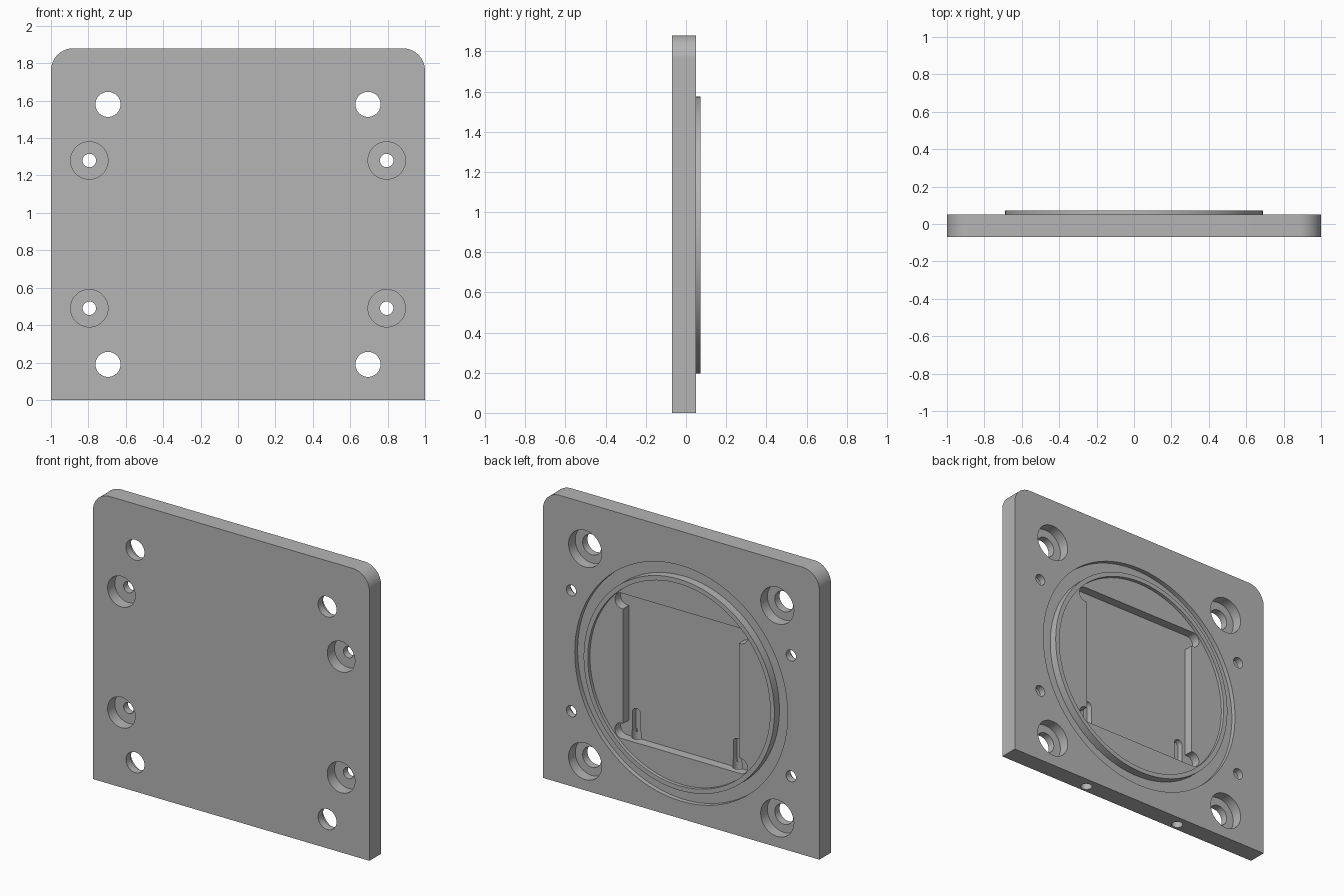
import bpy, bmesh
from math import sin, cos, pi

old = bpy.data.objects.get("Cube")
if old:
    bpy.data.objects.remove(old, do_unlink=True)

FRONT, BACK, MID = -0.07, 0.05, 0.885   # plate faces and height of the centre

grey = bpy.data.materials.new("machined grey")
grey.use_nodes = True
grey.diffuse_color = (0.46, 0.46, 0.46, 1)
grey.node_tree.nodes["Principled BSDF"].inputs["Base Color"].default_value = grey.diffuse_color


def arc(x, z, r, a0=0.0, a1=2 * pi, n=48):
    """Points along an arc; a full circle leaves out the repeated end."""
    last = n if a1 - a0 >= 2 * pi else n + 1
    return [(x + r * cos(a0 + (a1 - a0) * i / n), z + r * sin(a0 + (a1 - a0) * i / n))
            for i in range(last)]


def to_object(name, bm):
    bmesh.ops.recalc_face_normals(bm, faces=bm.faces)
    mesh = bpy.data.meshes.new(name)
    bm.to_mesh(mesh)
    bm.free()
    mesh.materials.append(grey)
    obj = bpy.data.objects.new(name, mesh)
    bpy.context.collection.objects.link(obj)
    return obj


def prism(name, outline, y0, y1):
    """Extrude an x-z outline along y."""
    bm = bmesh.new()
    face = bm.faces.new([bm.verts.new((x, y0, z)) for x, z in outline])
    ext = bmesh.ops.extrude_face_region(bm, geom=[face])
    moved = [v for v in ext["geom"] if isinstance(v, bmesh.types.BMVert)]
    bmesh.ops.translate(bm, verts=moved, vec=(0, y1 - y0, 0))
    return to_object(name, bm)


def annulus(name, r0, r1, y0, y1, n=128):
    """Ring of rectangular section about the plate centre."""
    bm = bmesh.new()
    loops = [[bm.verts.new((x, y, z)) for x, z in arc(0, MID, r, n=n)]
             for r, y in ((r0, y0), (r1, y0), (r1, y1), (r0, y1))]
    for k in range(4):
        a, b = loops[k], loops[(k + 1) % 4]
        for i in range(n):
            j = (i + 1) % n
            bm.faces.new((a[i], a[j], b[j], b[i]))
    return to_object(name, bm)


def combine(target, tool, operation="DIFFERENCE"):
    mod = target.modifiers.new(tool.name, "BOOLEAN")
    mod.object, mod.operation, mod.solver = tool, operation, "EXACT"
    bpy.ops.object.select_all(action="DESELECT")
    bpy.context.view_layer.objects.active = target
    target.select_set(True)
    bpy.ops.object.modifier_apply(modifier=mod.name)
    bpy.data.objects.remove(tool, do_unlink=True)


# Plate with rounded top corners
R = 0.12
plate = prism("mounting_plate",
              [(-1, 0), (1, 0)] + arc(1 - R, 1.88 - R, R, 0, pi / 2, 16)
              + arc(R - 1, 1.88 - R, R, pi / 2, pi, 16), FRONT, BACK)

# Raised sealing ring with a groove around it
combine(plate, annulus("seal_ring", 0.66, 0.73, 0.03, 0.072), "UNION")
combine(plate, annulus("seal_groove", 0.69, 0.77, 0.02, 0.2))

# Square pocket with rounded reliefs at its corners
half = []
for z in (-0.425, 0.425):
    half += arc(0.43, MID + z, 0.05, -pi / 2, pi / 2, 16)
    half.insert(len(half) if z < 0 else -17, (0.42, MID + (z + 0.05 if z < 0 else z - 0.05)))
combine(plate, prism("pocket", half + [(-x, z) for x, z in reversed(half)], -0.01, 0.2))

for sx in (-1, 1):
    # Counterbored bolt holes, opening to the back
    for sz in (-1, 1):
        x, z = sx * 0.695, MID + sz * 0.695
        combine(plate, prism("bolt_hole", arc(x, z, 0.067), -0.2, 0.2))
        combine(plate, prism("bolt_counterbore", arc(x, z, 0.12), -0.02, 0.2))
        # Smaller screw holes, opening to the front
        x, z = sx * 0.795, MID + sz * 0.395
        combine(plate, prism("screw_hole", arc(x, z, 0.036, n=32), -0.2, 0.2))
        combine(plate, prism("screw_counterbore", arc(x, z, 0.1), -0.2, 0.005))
    # Slots in the pocket floor, fed by channels from the bottom edge
    x = sx * 0.365
    slot = arc(x, 0.57, 0.03, 0, pi, 12) + arc(x, 0.445, 0.03, pi, 2 * pi - 0.001, 12)
    combine(plate, prism("slot", slot, -0.05, 0.03))
    bm = bmesh.new()
    bmesh.ops.create_cone(bm, cap_ends=True, segments=32, radius1=0.035, radius2=0.035, depth=0.6)
    bmesh.ops.translate(bm, verts=bm.verts, vec=(x, -0.022, 0.15))
    combine(plate, to_object("channel", bm))

bpy.ops.object.shade_smooth_by_angle(angle=0.5)
